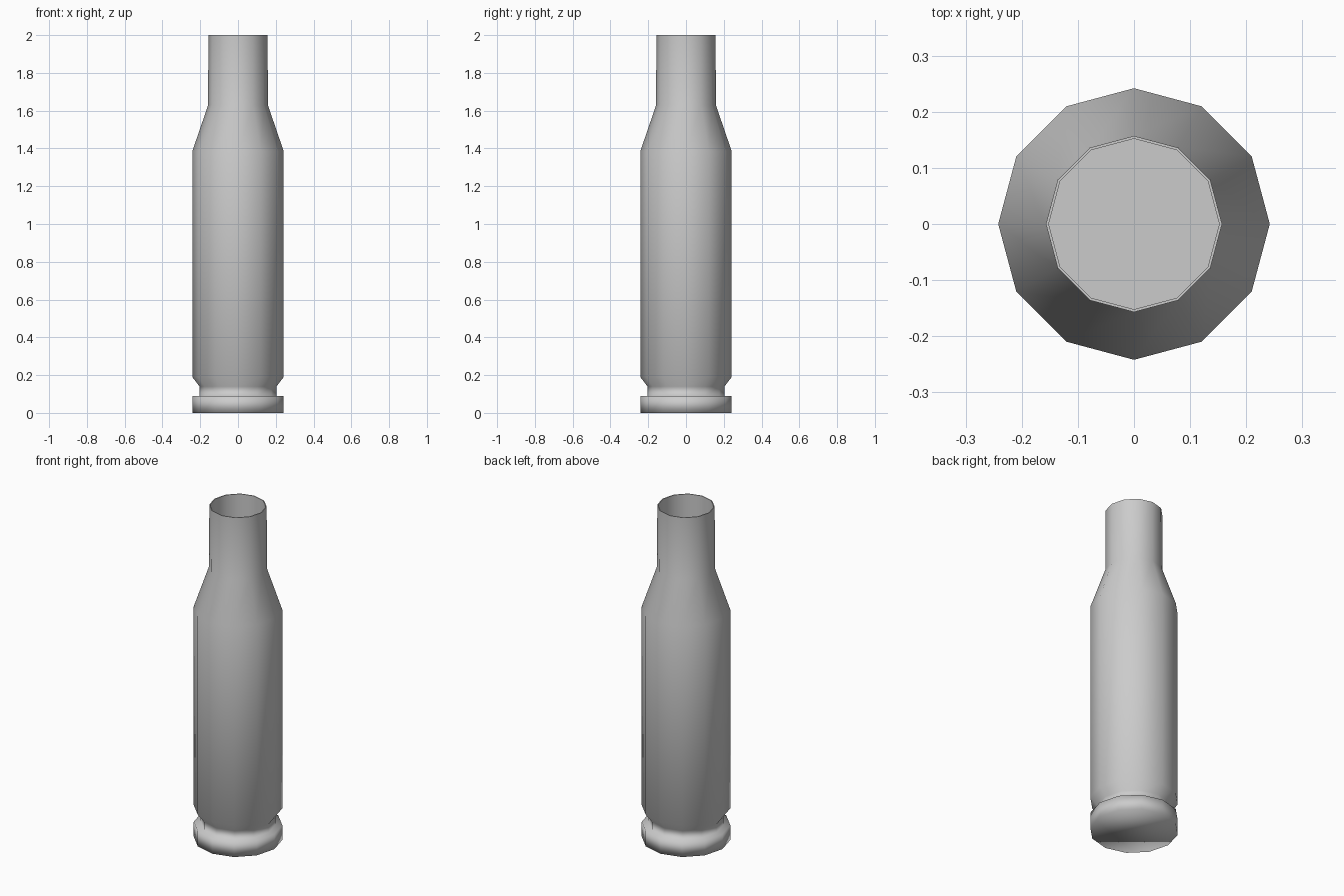
import bpy, bmesh
from math import cos, sin, pi

if "Cube" in bpy.data.objects:
    bpy.data.objects.remove(bpy.data.objects["Cube"])

SIDES = 12

# Profile (radius, height): base rim, groove, body, shoulder, neck, bore down to its floor
profile = [(0.242, 0.0), (0.242, 0.09), (0.204, 0.09), (0.204, 0.14),
           (0.242, 0.19), (0.242, 1.385), (0.158, 1.63), (0.157, 2.0),
           (0.152, 2.0), (0.152, 1.6)]


def lathe(name, points):
    bm = bmesh.new()
    rings = [[bm.verts.new((r * cos(2 * pi * i / SIDES), r * sin(2 * pi * i / SIDES), z))
              for i in range(SIDES)] for r, z in points]
    for low, high in zip(rings, rings[1:]):
        for i in range(SIDES):
            j = (i + 1) % SIDES
            bm.faces.new((low[i], low[j], high[j], high[i])).smooth = True
    # Underside, smooth like the rim
    bm.faces.new(rings[0][::-1]).smooth = True
    # Floor of the bore, flat
    bm.faces.new(rings[-1])
    # Crisp lip and bore floor
    for ring in rings[-3:]:
        for i in range(SIDES):
            bm.edges.get((ring[i], ring[(i + 1) % SIDES])).smooth = False
    mesh = bpy.data.meshes.new(name)
    bm.to_mesh(mesh)
    bm.free()
    obj = bpy.data.objects.new(name, mesh)
    bpy.context.collection.objects.link(obj)
    return obj


# Hollow necked casing
lathe("casing", profile)
